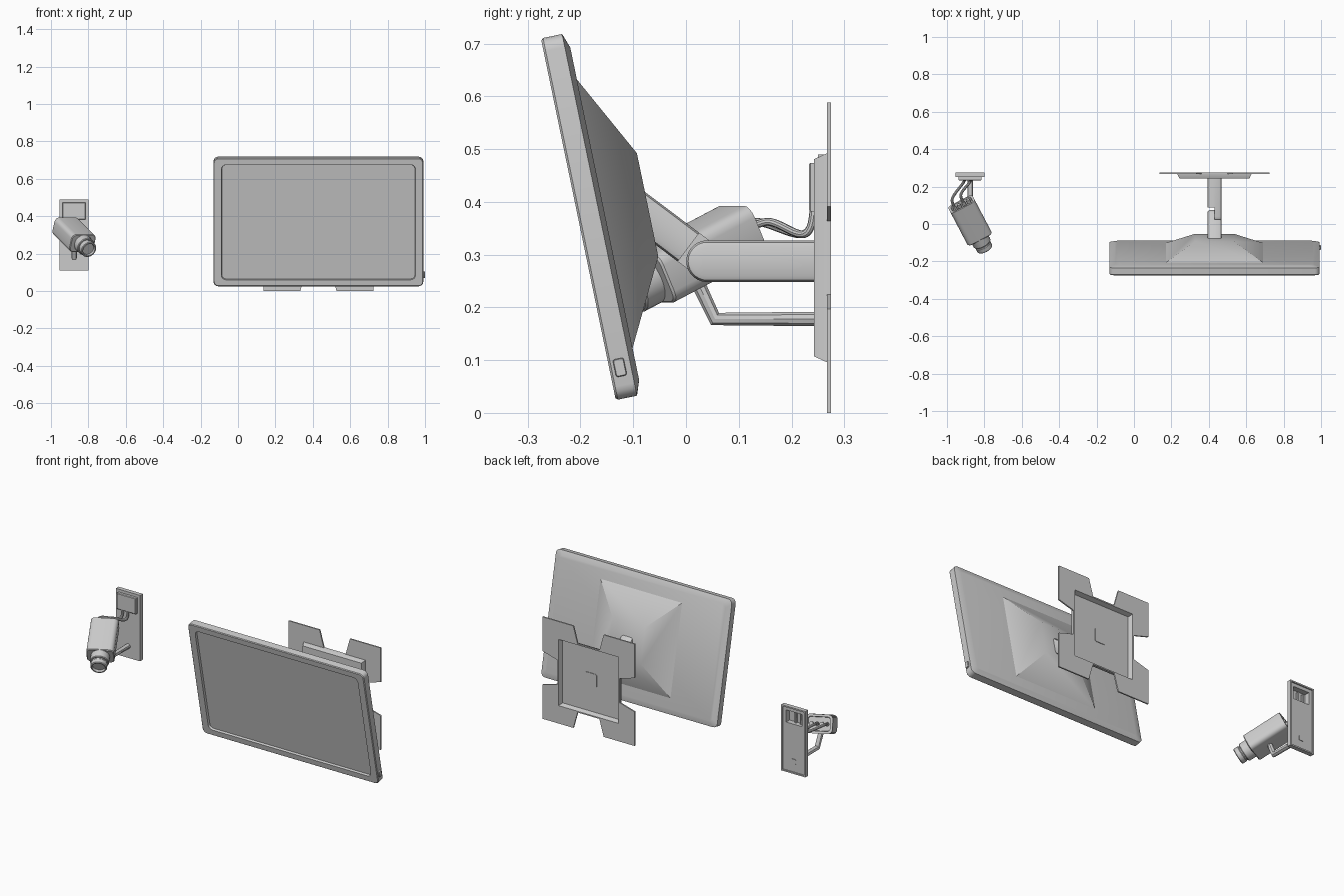
import bpy, bmesh, math
from mathutils import Matrix, Vector

if "Cube" in bpy.data.objects:
    bpy.data.objects.remove(bpy.data.objects["Cube"])

T = Matrix.Translation
def R(deg, axis):
    return Matrix.Rotation(math.radians(deg), 4, axis)

def finish(ob):
    bpy.ops.object.select_all(action='DESELECT')
    bpy.context.view_layer.objects.active = ob
    ob.select_set(True)
    bpy.ops.object.shade_smooth_by_angle(angle=math.radians(30))
    return ob

def loft(name, loops, M=Matrix()):
    """Skin equal-length loops one after another and cap both ends."""
    bm = bmesh.new()
    rows = [[bm.verts.new(M @ Vector(p)) for p in lp] for lp in loops]
    n = len(rows[0])
    for a, b in zip(rows, rows[1:]):
        for i in range(n):
            j = (i + 1) % n
            bm.faces.new((a[i], a[j], b[j], b[i]))
    bm.faces.new(rows[0])
    bm.faces.new(rows[-1])
    bmesh.ops.recalc_face_normals(bm, faces=bm.faces)
    me = bpy.data.meshes.new(name)
    bm.to_mesh(me)
    bm.free()
    ob = bpy.data.objects.new(name, me)
    bpy.context.collection.objects.link(ob)
    return finish(ob)

def rrect(hx, hz, y, r=0.0, n=4):
    """Rounded rectangle in the xz plane at depth y (r = 0 gives four points)."""
    if r == 0:
        return [(sx * hx, y, sz * hz) for sx, sz in ((1, 1), (-1, 1), (-1, -1), (1, -1))]
    pts = []
    for k, (sx, sz) in enumerate(((1, 1), (-1, 1), (-1, -1), (1, -1))):
        for i in range(n + 1):
            a = math.pi / 2 * (k + i / n)
            pts.append((sx * (hx - r) + r * math.cos(a), y, sz * (hz - r) + r * math.sin(a)))
    return pts

def circle(r, y, n=28):
    return [(r * math.cos(2 * math.pi * i / n), y, r * math.sin(2 * math.pi * i / n)) for i in range(n)]

def tube(name, pts, r, smooth=True, res=3):
    cu = bpy.data.curves.new(name, 'CURVE')
    cu.dimensions = '3D'
    cu.bevel_depth, cu.bevel_resolution, cu.use_fill_caps = r, res, True
    sp = cu.splines.new('NURBS' if smooth else 'POLY')
    sp.points.add(len(pts) - 1)
    for p, co in zip(sp.points, pts):
        p.co = (*co, 1)
    if smooth:
        sp.order_u, sp.use_endpoint_u, sp.resolution_u = 4, True, 6
    ob = bpy.data.objects.new(name, cu)
    bpy.context.collection.objects.link(ob)
    bpy.ops.object.select_all(action='DESELECT')
    bpy.context.view_layer.objects.active = ob
    ob.select_set(True)
    bpy.ops.object.convert(target='MESH')
    return finish(bpy.context.view_layer.objects.active)

def arm(name, M, r, length, side, w=0.0375, b=0.012):
    """Bar along +y whose pivot end is halved: one side rounded, the other cut short."""
    def outline(q, is_round):
        if is_round:
            pts = [(-q * math.sin(math.pi * i / 14), q * math.cos(math.pi * i / 14)) for i in range(15)]
        else:
            pts = [(r + 0.01, q), (r + 0.01, -q)]
        return pts + [(length, -q), (length, q)]
    for tag, s, is_round in (("_pivot_half", side, True), ("_short_half", -side, False)):
        steps = [(0, r), (w - b, r), (w - 0.3 * b, r - 0.3 * b), (w, r - b)]
        loft(name + tag, [[(s * x, y, z) for y, z in outline(q, is_round)] for x, q in steps], M)

# ---------------- television ----------------
TV = T((0.43, -0.204, 0.367)) @ R(11.7, 'X')
loft("screen_housing", [
    rrect(0.516, 0.311, 0.012, 0.022),
    rrect(0.519, 0.314, 0.0, 0.025),
    rrect(0.557, 0.346, 0.0, 0.022),
    rrect(0.561, 0.35, 0.004, 0.025),
    rrect(0.561, 0.35, 0.041, 0.025),
    rrect(0.531, 0.322, 0.051, 0.02)], TV)
loft("rear_housing", [rrect(0.26, 0.26, 0.045), rrect(0.26, 0.26, 0.051),
                      rrect(0.104, 0.1, 0.134)], TV)
loft("power_button", [rrect(0.0105, 0.017, -0.005, 0.004, 2), rrect(0.0105, 0.017, 0.006, 0.004, 2),
                      rrect(0.009, 0.0155, 0.008, 0.003, 2)],
     TV @ T((0.561, 0.02, -0.291)) @ R(-90, 'Z'))

# ---------------- television wall mount ----------------
arm("wall_arm", T((0.43, 0.04, 0.2875)), 0.0395, 0.208, 1)
arm("tilt_arm", T((0.43, 0.04, 0.2875)) @ R(143, 'X'), 0.034, 0.19, -1)
WALL = T((0.43, 0, 0.294))
loft("mount_pan", [rrect(0.182, 0.182, 0.25), rrect(0.191, 0.191, 0.275), rrect(0.198, 0.198, 0.275),
                   rrect(0.198, 0.198, 0.267), rrect(0.187, 0.187, 0.243)], WALL)
loft("arm_end_boss", [rrect(0.0375, 0.0395, 0.245, 0.012), rrect(0.0375, 0.0395, 0.253, 0.012)], WALL)
ear = [(0.294, 0.294), (0.097, 0.294), (0.069, 0.196), (0.196, 0.196), (0.196, 0.069), (0.294, 0.097)]
for sx in (-1, 1):
    for sz in (-1, 1):
        loft("mount_ear", [[(sx * x, y, sz * z) for x, z in ear] for y in (0.267, 0.275)], WALL)

# ---------------- security camera ----------------
CAM = T((-0.876, 0.0185, 0.30)) @ R(27.7, 'Z') @ R(25, 'X')
h = 0.1095
loft("camera_body", [
    rrect(0.058, 0.036, h - 0.02, 0.014),
    rrect(0.060, 0.038, h, 0.016),
    rrect(0.073, 0.051, h, 0.024),
    rrect(0.073, 0.051, -h + 0.004, 0.024),
    rrect(0.069, 0.047, -h, 0.02)], CAM)
loft("camera_lens", [circle(r, -h - d) for r, d in (
    (0.05, -0.01), (0.05, 0.04), (0.047, 0.044), (0.041, 0.044), (0.041, 0.05),
    (0.044, 0.054), (0.044, 0.076), (0.041, 0.08), (0.035, 0.08), (0.033, 0.066))], CAM)

# cables and their plugs, from the camera back up into the junction box
for lx, wx in ((-0.042, -0.905), (0.012, -0.872)):
    a, b, c = (CAM @ Vector((lx, h + d, 0.0)) for d in (-0.025, 0.03, 0.06))
    tube("cable", [a, b, c, (wx, 0.225, 0.325), (wx, 0.242, 0.36), (wx, 0.2425, 0.4), (wx, 0.2425, 0.45)], 0.0075)
for lx in (-0.042, -0.015, 0.012, 0.04):
    loft("cable_plug", [circle(0.011, h - 0.025, 12), circle(0.011, h + 0.006, 12)],
         CAM @ T((lx, 0, 0)))

# ---------------- camera wall bracket ----------------
PLATE = T((-0.877, 0, 0.30))
plate = loft("camera_wall_plate", [
    rrect(0.069, 0.182, 0.268), rrect(0.069, 0.182, 0.275), rrect(0.077, 0.19, 0.275),
    rrect(0.077, 0.19, 0.25)], PLATE)
BOX = T((-0.877, 0, 0.428))
cutter = loft("window_cutter", [rrect(0.05, 0.035, 0.22), rrect(0.05, 0.035, 0.30)], BOX)
cutter.hide_render = True
mod = plate.modifiers.new("window", 'BOOLEAN')
mod.operation, mod.object, mod.solver = 'DIFFERENCE', cutter, 'EXACT'
bpy.context.view_layer.objects.active = plate
bpy.ops.object.modifier_apply(modifier="window")
bpy.data.objects.remove(cutter)
loft("junction_box", [
    rrect(0.05, 0.035, 0.237), rrect(0.05, 0.035, 0.251), rrect(0.061, 0.046, 0.251),
    rrect(0.061, 0.046, 0.236), rrect(0.058, 0.043, 0.233)], BOX)
tube("camera_bracket_arm", [(-0.876, 0.26, 0.178), (-0.876, 0.055, 0.178), (-0.876, 0.015, 0.262)],
     0.0145, smooth=False)
loft("bracket_end_boss", [rrect(0.0145, 0.0145, 0.26, 0.006), rrect(0.0145, 0.0145, 0.271, 0.006)],
     T((-0.876, 0, 0.178)))
